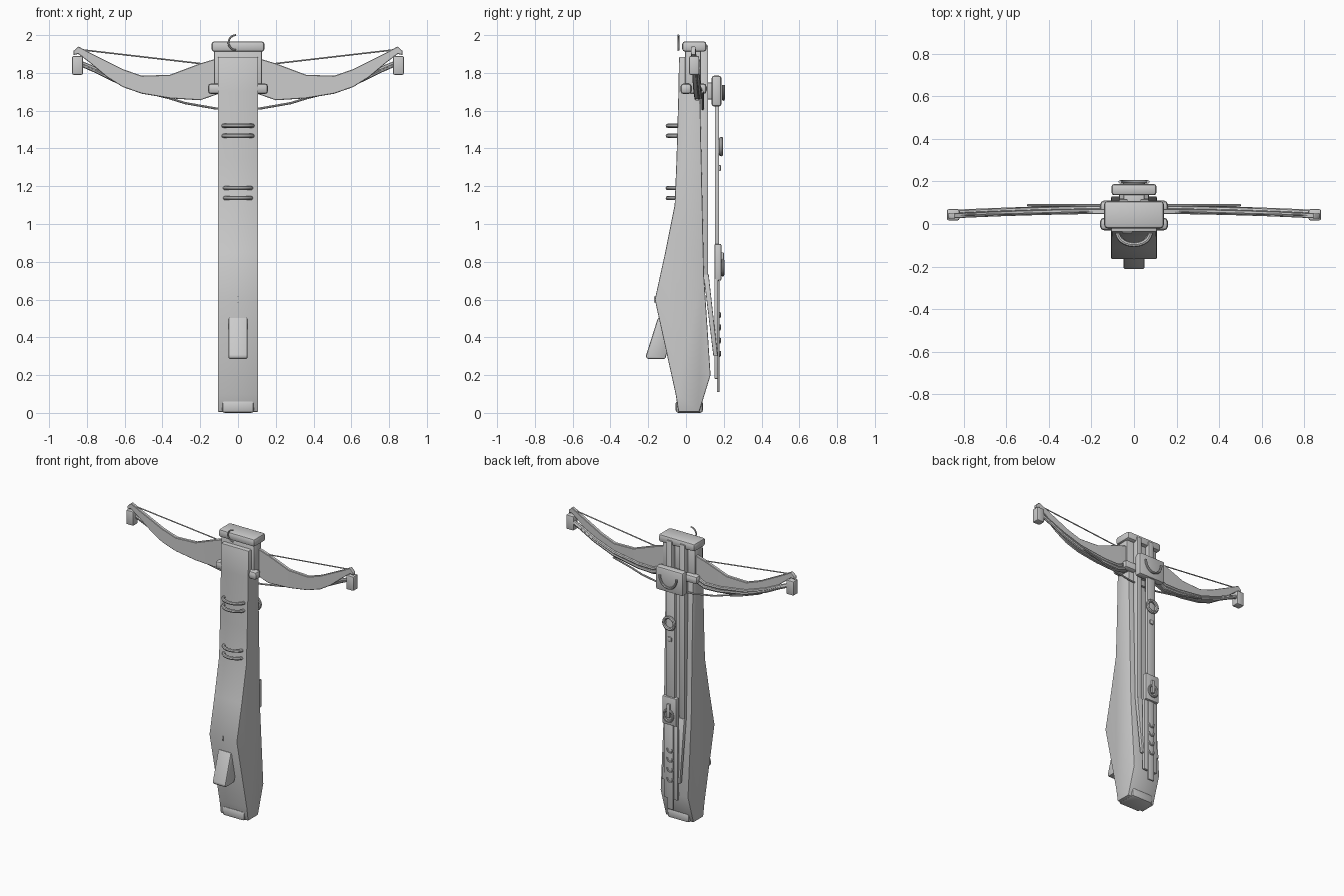
import bpy, bmesh, math
from mathutils import Vector

if "Cube" in bpy.data.objects:
    bpy.data.objects.remove(bpy.data.objects["Cube"])


def finish(name, bm, bevel=0.0, segs=2):
    bmesh.ops.recalc_face_normals(bm, faces=bm.faces)
    me = bpy.data.meshes.new(name)
    bm.to_mesh(me)
    bm.free()
    ob = bpy.data.objects.new(name, me)
    bpy.context.collection.objects.link(ob)
    if bevel:
        m = ob.modifiers.new("bevel", 'BEVEL')
        m.width, m.segments, m.limit_method = bevel, segs, 'ANGLE'
    return ob


def box(name, x, y, z, bevel=0.01):
    """Box from (min, max) pairs."""
    bm = bmesh.new()
    bmesh.ops.create_cube(bm, size=1)
    for v in bm.verts:
        v.co = Vector([(a + b) / 2 + c * (b - a) for (a, b), c in zip((x, y, z), v.co)])
    return finish(name, bm, bevel)


def side_prism(name, profile, half, bevel=0.006, x0=0.0):
    """Extrude a (y, z) profile across x."""
    bm = bmesh.new()
    f = bm.faces.new([bm.verts.new((x0 - half, y, z)) for y, z in profile])
    r = bmesh.ops.extrude_face_region(bm, geom=[f])
    for v in r['geom']:
        if isinstance(v, bmesh.types.BMVert):
            v.co.x += 2 * half
    return finish(name, bm, bevel)


def tube(name, pts, r, closed=False):
    cu = bpy.data.curves.new(name, 'CURVE')
    cu.dimensions = '3D'
    cu.bevel_depth, cu.bevel_resolution, cu.use_fill_caps = r, 2, True
    sp = cu.splines.new('POLY')
    sp.points.add(len(pts) - 1)
    for p, c in zip(sp.points, pts):
        p.co = (*c, 1)
    sp.use_cyclic_u = closed
    ob = bpy.data.objects.new(name, cu)
    bpy.context.collection.objects.link(ob)
    return ob


def arc(c, r1, r2, a0, a1, plane, n=16):
    """Elliptic arc in the 'xy' or 'xz' plane."""
    out = []
    for i in range(n + 1):
        a = math.radians(a0 + (a1 - a0) * i / n)
        u, v = r1 * math.cos(a), r2 * math.sin(a)
        out.append((c[0] + u, c[1] + v, c[2]) if plane == 'xy' else (c[0] + u, c[1], c[2] + v))
    return out


# Stock, foot pad and grip
side_prism("stock", [(-0.037, 1.885), (-0.04, 1.7), (-0.05, 1.35), (-0.06, 1.1), (-0.11, 0.85),
                     (-0.165, 0.6), (-0.055, 0.1), (-0.04, 0.005), (0.07, 0.005), (0.13, 0.2),
                     (0.095, 0.73), (0.085, 1.2), (0.07, 1.885)], 0.107)
box("foot_pad", (-0.085, 0.085), (-0.055, 0.09), (0, 0.065), 0.015)
side_prism("trigger_grip", [(-0.148, 0.505), (-0.213, 0.30), (-0.205, 0.285), (-0.11, 0.285),
                            (-0.09, 0.35), (-0.10, 0.505)], 0.05, 0.012)
box("front_pin", (-0.003, 0.003), (-0.17, -0.15), (0.585, 0.615), 0)

# Front loops
for i, (z, w) in enumerate([(1.52, 0.085), (1.467, 0.085), (1.19, 0.08), (1.137, 0.08)]):
    tube(f"front_loop_{i}", arc((0, -0.04, z), w - 0.008, 0.057, 180, 360, 'xy'), 0.011)

# Head: cap, core and cross bars
box("head_cap", (-0.14, 0.14), (-0.02, 0.108), (1.912, 1.967), 0.015)
box("head_core", (-0.127, 0.127), (-0.005, 0.08), (1.69, 1.92), 0.01)
for n, y in (("front", 0.0), ("rear", 0.08)):
    box(f"{n}_cross_bar", (-0.16, 0.16), (y - 0.03, y + 0.03), (1.687, 1.745), 0.02)
tube("top_hook", arc((-0.01, -0.04, 1.96), 0.04, 0.04, 90, 270, 'xz'), 0.005)

# Bow limbs, ribs, tip blocks and strings
stations = [(0.1, 1.88, 1.69), (0.2, 1.85, 1.655), (0.36, 1.79, 1.665), (0.51, 1.785, 1.69),
            (0.61, 1.82, 1.725), (0.69, 1.86, 1.775), (0.78, 1.905, 1.85), (0.845, 1.94, 1.90),
            (0.872, 1.915, 1.895)]


def bow_y(x):
    return 0.062 - 0.022 * (x / 0.86) ** 2


for side, s in (("left", -1), ("right", 1)):
    bm = bmesh.new()
    rows = []
    for x, zt, zb in stations:
        y = bow_y(x)
        rows.append([bm.verts.new((s * x, y + d, z))
                     for d, z in ((-0.014, zt), (0.01, zt), (0.01, zb), (-0.014, zb))])
    for a, b in zip(rows, rows[1:]):
        for k in range(4):
            bm.faces.new((a[k], a[(k + 1) % 4], b[(k + 1) % 4], b[k]))
    bm.faces.new(rows[0])
    bm.faces.new(rows[-1][::-1])
    finish(f"{side}_limb", bm, 0.003, 1)
    rib = [(0.12, 1.705), (0.2, 1.672), (0.31, 1.676), (0.51, 1.71), (0.66, 1.765),
           (0.76, 1.815), (0.84, 1.85)]
    for n, dy, dz in (("rear", 0.014, 0.0), ("upper", 0.012, 0.03)):
        tube(f"{side}_{n}_rib", [(s * x, bow_y(x) + dy, z + dz * (1 - x)) for x, z in rib], 0.012)
    box(f"{side}_tip_block", tuple(sorted((s * 0.82, s * 0.878))), (0.017, 0.07), (1.79, 1.89), 0.008)
    tube(f"{side}_upper_string", [(s * 0.85, 0.04, 1.925), (s * 0.1, 0.06, 1.838)], 0.004)
tube("lower_string", [(x, 0.088, z) for x, z in
     [(-0.5, 1.70), (-0.36, 1.665), (-0.28, 1.64), (-0.12, 1.612), (0, 1.605),
      (0.12, 1.612), (0.28, 1.64), (0.36, 1.665), (0.5, 1.70)]], 0.006)

# Rear rails
for side, s in (("left", -1), ("right", 1)):
    box(f"{side}_rail", (s * 0.05 - 0.02, s * 0.05 + 0.02), (0.075, 0.117), (0.73, 1.945), 0.005)

# Rear slide carriage with handle
box("slide_carriage", (-0.106, 0.106), (0.135, 0.188), (1.622, 1.785), 0.014)
tube("slide_handle", arc((0, 0.198, 1.735), 0.065, 0.075, 180, 360, 'xz'), 0.008)
box("slide_mount", (-0.05, 0.05), (0.07, 0.15), (1.66, 1.75), 0.008)

# Long pull bar and its fittings
box("pull_bar", (-0.035, 0.035), (0.153, 0.176), (0.70, 1.64), 0.005)
tube("pull_ring", arc((0, 0.186, 1.41), 0.041, 0.041, 0, 337.5, 'xz', 15), 0.011, True)
box("pull_stud", (-0.014, 0.014), (0.17, 0.185), (1.28, 1.312), 0.005)
box("lock_block", (-0.055, 0.055), (0.15, 0.187), (0.70, 0.895), 0.008)
tube("lock_ring", arc((0, 0.195, 0.77), 0.035, 0.04, 110, 430, 'xz'), 0.008)
box("lock_tab", (-0.012, 0.012), (0.18, 0.2), (0.755, 0.85), 0.004)

# Lower lever, struts and studs
box("lever_plate", (-0.055, 0.055), (0.15, 0.17), (0.18, 0.71), 0.005)
box("lever_tongue", (-0.025, 0.025), (0.163, 0.177), (0.11, 0.70), 0.004)
for i, z in enumerate((0.52, 0.455, 0.385, 0.315)):
    tube(f"lever_stud_{i}", arc((0, 0.178, z + 0.012), 0.02, 0.025, 180, 360, 'xz', 8), 0.006)
side_prism("lever_strut", [(0.092, 0.735), (0.12, 0.735), (0.168, 0.30), (0.145, 0.30)], 0.07, 0.004)

# Meshes from curves, then smooth shading
bpy.ops.object.select_all(action='SELECT')
bpy.context.view_layer.objects.active = bpy.data.objects["stock"]
bpy.ops.object.convert(target='MESH')
bpy.ops.object.shade_smooth_by_angle(angle=math.radians(32))
